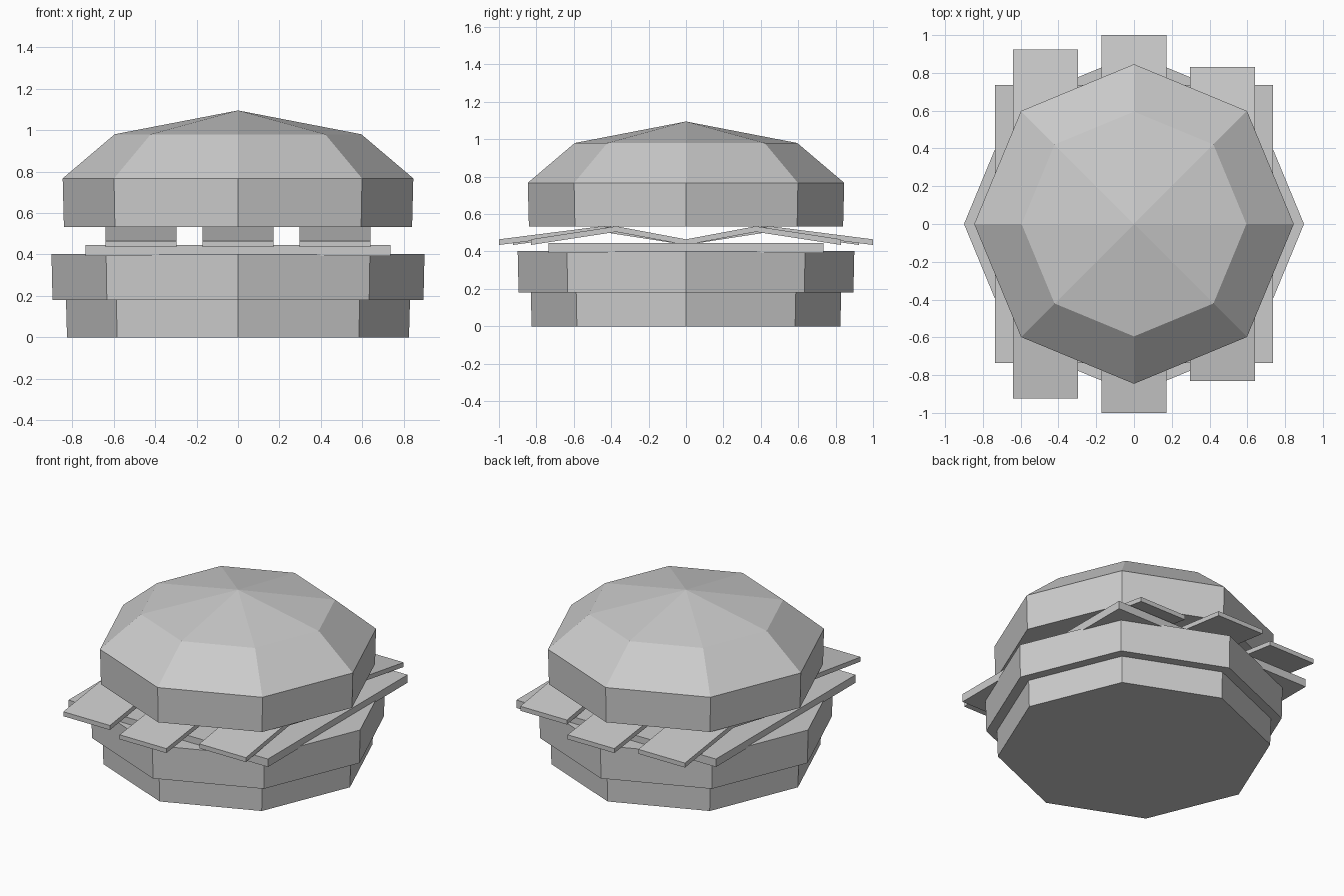
import bpy, bmesh
from math import cos, sin, pi

if "Cube" in bpy.data.objects:
    bpy.data.objects.remove(bpy.data.objects["Cube"])


def finish(name, bm):
    bmesh.ops.recalc_face_normals(bm, faces=bm.faces)
    mesh = bpy.data.meshes.new(name)
    bm.to_mesh(mesh)
    bm.free()
    obj = bpy.data.objects.new(name, mesh)
    bpy.context.collection.objects.link(obj)
    return obj


def octagon_stack(name, rings, apex=None):
    """Loft eight-sided rings (radius, z), closed flat or with a centre point."""
    bm = bmesh.new()
    loops = [[bm.verts.new((r * cos(i * pi / 4), r * sin(i * pi / 4), z))
              for i in range(8)] for r, z in rings]
    for lo, hi in zip(loops, loops[1:]):
        for i in range(8):
            j = (i + 1) % 8
            bm.faces.new((lo[i], lo[j], hi[j], hi[i]))
    bm.faces.new(loops[0][::-1])
    if apex is None:
        bm.faces.new(loops[-1])
    else:
        tip = bm.verts.new((0, 0, apex))
        for i in range(8):
            bm.faces.new((loops[-1][i], loops[-1][(i + 1) % 8], tip))
    return finish(name, bm)


def wavy_strip(name, x, half_len, half_width=0.172, low=0.435, high=0.505, thick=0.03):
    """Folded strip along y, swept across x."""
    path = [(-1, low), (-0.45, high), (0, low), (0.45, high), (1, low)]
    bm = bmesh.new()
    rows = []
    for t, z in path:
        y = t * half_len
        rows.append([bm.verts.new(p) for p in (
            (x - half_width, y, z), (x + half_width, y, z),
            (x + half_width, y, z + thick), (x - half_width, y, z + thick))])
    for a, b in zip(rows, rows[1:]):
        for i in range(4):
            j = (i + 1) % 4
            bm.faces.new((a[i], a[j], b[j], b[i]))
    bm.faces.new(rows[0])
    bm.faces.new(rows[-1])
    return finish(name, bm)


# Buns and patty
octagon_stack("bottom_bun", [(0.825, 0), (0.83, 0.18)])
octagon_stack("patty", [(0.895, 0.18), (0.9, 0.402)])
octagon_stack("top_bun", [(0.84, 0.533), (0.846, 0.767), (0.595, 0.98)], apex=1.095)

# Cheese slice
bm = bmesh.new()
bmesh.ops.create_cube(bm, size=1)
bmesh.ops.scale(bm, vec=(1.47, 1.47, 0.053), verts=bm.verts)
bmesh.ops.translate(bm, vec=(0, 0, 0.418), verts=bm.verts)
finish("cheese_slice", bm)

# Bacon strips
for name, x, half_len in (("left", -0.468, 0.925), ("middle", 0, 1.0), ("right", 0.468, 0.83)):
    wavy_strip(f"bacon_{name}", x, half_len)
